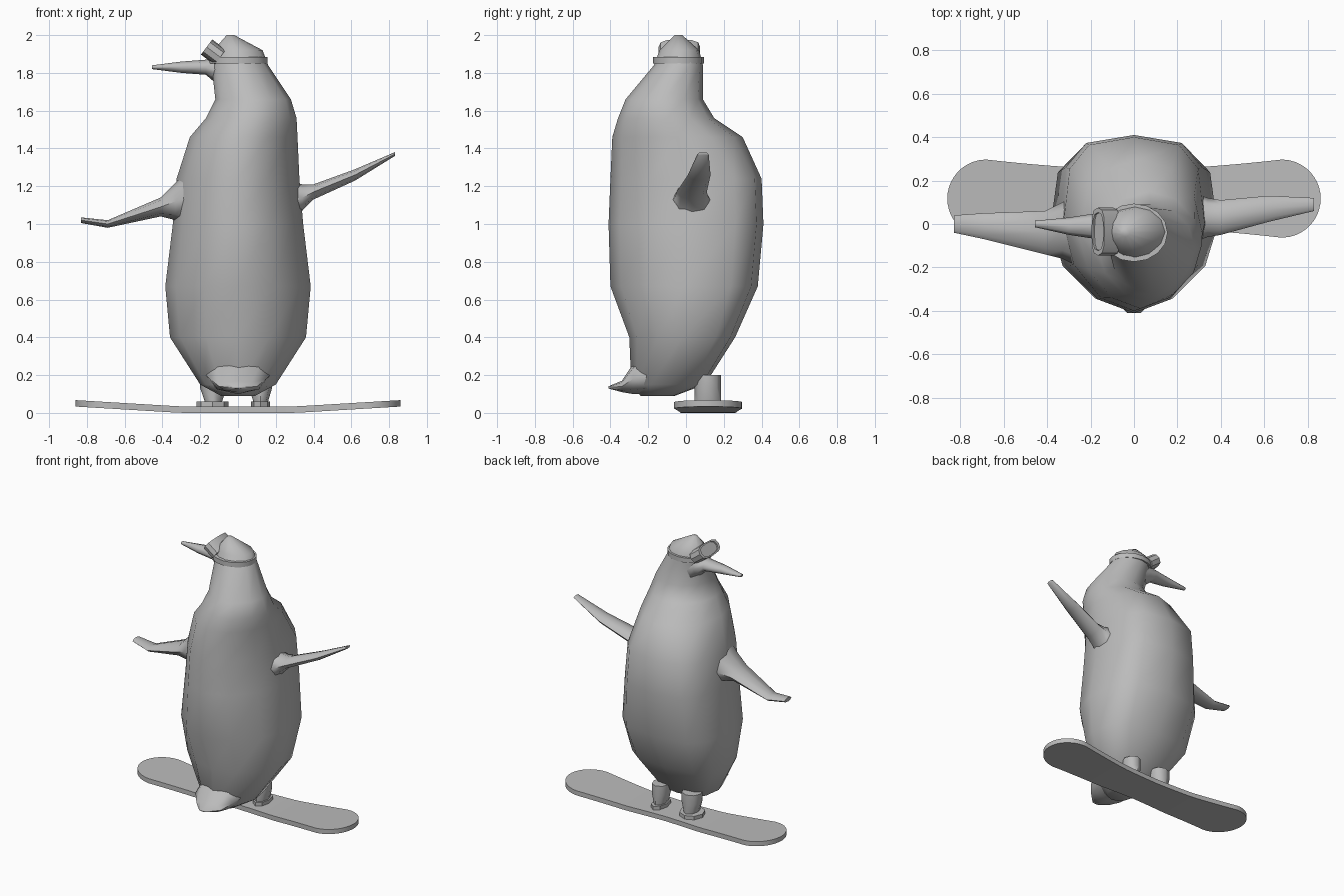
import bpy, bmesh
from math import sin, cos, pi, radians, sqrt

if "Cube" in bpy.data.objects:
    bpy.data.objects.remove(bpy.data.objects["Cube"])

GREY = (.5, .5, .5, 1)
grey = bpy.data.materials.new("plain_grey")
grey.use_nodes = True
grey.diffuse_color = GREY
grey.node_tree.nodes["Principled BSDF"].inputs["Base Color"].default_value = GREY


def loft(name, rings, angle=60, closed=False):
    """Skin a series of rings with quads; cap the ends unless closed."""
    bm = bmesh.new()
    loops = [[bm.verts.new(point) for point in ring] for ring in rings]
    pairs = list(zip(loops, loops[1:]))
    if closed:
        pairs.append((loops[-1], loops[0]))
    else:
        bm.faces.new(loops[0])
        bm.faces.new(loops[-1])
    for first, second in pairs:
        count = len(first)
        for i in range(count):
            j = (i + 1) % count
            bm.faces.new((first[i], first[j], second[j], second[i]))
    bmesh.ops.recalc_face_normals(bm, faces=bm.faces)
    mesh = bpy.data.meshes.new(name)
    bm.to_mesh(mesh)
    bm.free()
    mesh.materials.append(grey)
    obj = bpy.data.objects.new(name, mesh)
    bpy.context.collection.objects.link(obj)
    bpy.ops.object.select_all(action='DESELECT')
    obj.select_set(True)
    bpy.context.view_layer.objects.active = obj
    bpy.ops.object.shade_smooth_by_angle(angle=radians(angle))


def power(value, exponent):
    return (1 if value >= 0 else -1) * abs(value) ** exponent


def oval(a, b, half_a, half_b, count=8, front=1, back=1):
    """Oval round a centre; exponents below 1 are boxier, above 1 more pointed."""
    points = []
    for i in range(count):
        turn = 2 * pi * i / count
        exponent = front if sin(turn) > 0 else back
        points.append((a + half_a * power(cos(turn), exponent),
                       b + half_b * power(sin(turn), exponent)))
    return points


def limb(name, sections):
    """Loft along x through sections of centre, half depth and half thickness."""
    loft(name, [[(x, py, pz) for py, pz in oval(y, z, depth, thick)]
                for x, y, z, depth, thick in sections])


# Body and head: height, centre x, half width, back y, front y
body = []
for z, x, half, back, front in [
        (.09, 0, .09, -.24, -.06),
        (.15, 0, .2, -.29, .1),
        (.4, 0, .36, -.3, .26),
        (.67, 0, .385, -.4, .38),
        (1, 0, .345, -.41, .41),
        (1.24, 0, .325, -.4, .4),
        (1.46, .03, .285, -.39, .3),
        (1.56, .07, .24, -.36, .15),
        (1.66, .08, .2, -.32, .09),
        (1.84, .01, .15, -.17, .09),
        (1.92, 0, .13, -.14, .07),
        (2, -.04, .02, -.06, -.02)]:
    belly = .65 if z < 1.4 else 1
    body.append([(px, py, z) for px, py in oval(
        x, (back + front) / 2, half, (front - back) / 2, 12, belly, 1.1)])
loft("body", body, 75)

# Beak
limb("beak", [(-.04, -.02, 1.78, .09, .1),
              (-.1, -.02, 1.81, .08, .08),
              (-.17, -.01, 1.83, .06, .04),
              (-.3, -.01, 1.83, .04, .03),
              (-.455, 0, 1.83, .015, .01)])

# Flippers
limb("left_flipper", [(.26, .03, 1.1, .12, .13),
                      (.34, .03, 1.14, .09, .07),
                      (.4, .03, 1.17, .08, .04),
                      (.62, .07, 1.26, .06, .03),
                      (.83, .09, 1.37, .03, .01)])
limb("right_flipper", [(-.25, -.03, 1.14, .17, .16),
                       (-.33, -.03, 1.12, .13, .1),
                       (-.41, -.04, 1.09, .1, .05),
                       (-.69, -.01, 1, .06, .02),
                       (-.83, 0, 1.02, .04, .015)])

# Tail, tapering back to a flat tip
loft("tail", [[(px, y, pz) for px, pz in oval(0, z, half, thick)]
              for y, z, half, thick in [(-.2, .2, .17, .1),
                                        (-.28, .18, .15, .08),
                                        (-.34, .14, .1, .03),
                                        (-.41, .135, .03, .006)]], 75)

# Goggles: a strap round the head and a tilted frame with a recessed lens
strap = []
for inner, outer in zip(oval(0, -.04, .13, .11, 16), oval(0, -.04, .155, .134, 16)):
    strap.append([(*inner, 1.85), (*outer, 1.85), (*outer, 1.885), (*inner, 1.885)])
loft("goggle_strap", strap, 35, True)
loft("goggles", [[(-.15 - .8 * out + .6 * up, y, 1.925 + .6 * out + .8 * up)
                  for y, up in oval(-.035, 0, .11 * size, .05 * size, 12, .7, .7)]
                 for out, size in [(-.07, 1), (.02, 1), (.02, .8), (.01, .8)]], 35)

# Legs and feet
for side, x, top, toe, length in (("right", -.13, .07, -.135, .085),
                                  ("left", .12, .06, .12, .05)):
    loft(side + "_leg", [[(px, py, z) for px, py in oval(x, .115, half, .07)]
                         for z, half in [(.2, top), (.13, top), (.05, top * .6)]])
    loft(side + "_foot", [[(*point, z) for point in oval(toe, .12, length, .09)]
                          for z in (.03, .06)], 35)

# Snowboard with narrow waist, round ends and raised tips
deck = []
columns = 48
for i in range(columns + 1):
    x = -.86 * cos(pi * i / columns)
    over = abs(x) - .68
    half = .18 + .07 * min(over, 0) * (1 + abs(x))
    if over > 0:
        half = max(.01, sqrt(max(0, .18 ** 2 - over ** 2)))
    lift = .06 * max(0, abs(x) - .3)
    deck.append([(x, .117 + side * half, z + lift)
                 for side, z in ((-1, 0), (1, 0), (1, .034), (-1, .034))])
loft("snowboard", deck, 40)
